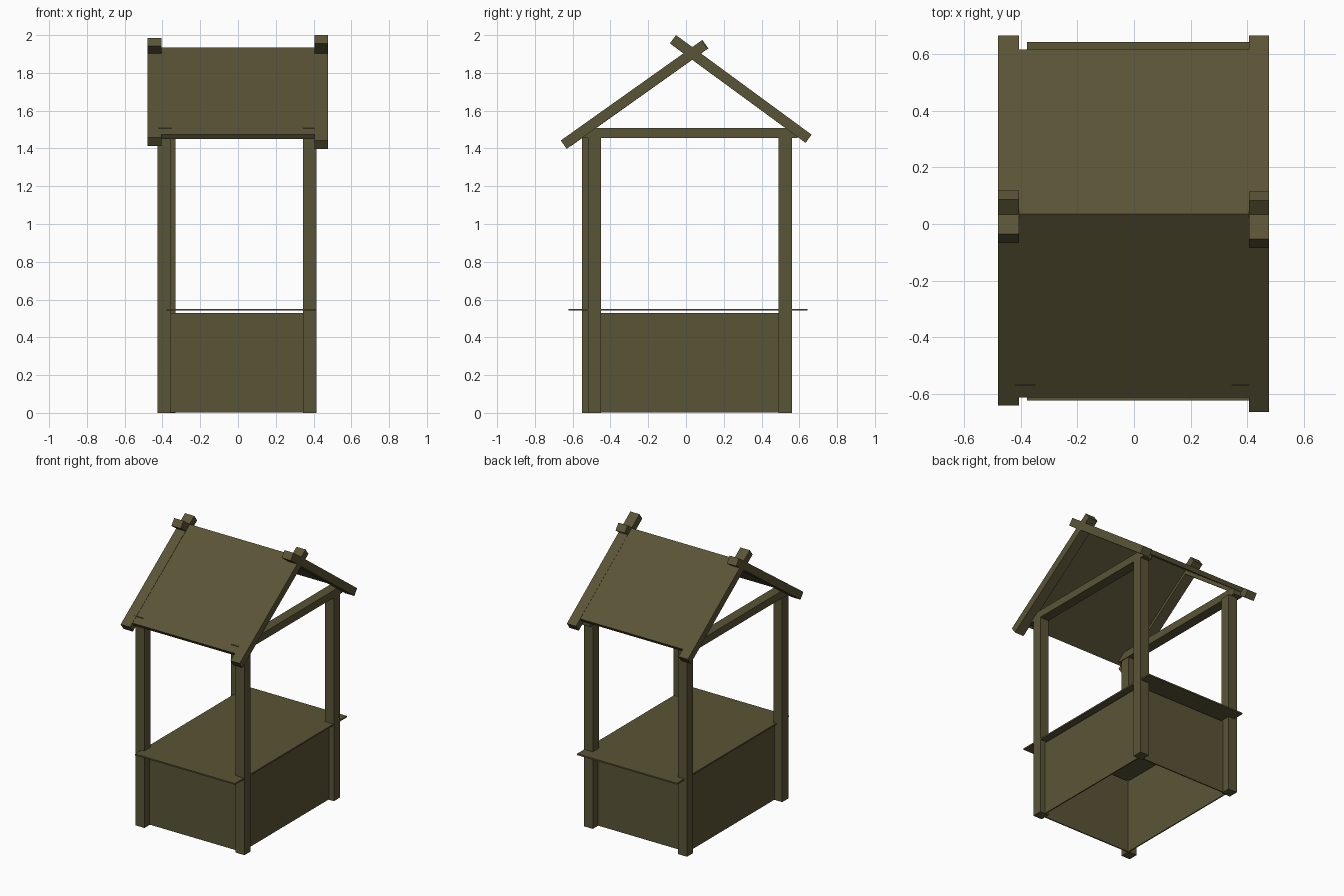
import bpy
import bmesh
from mathutils import Vector

if "Cube" in bpy.data.objects:
    bpy.data.objects.remove(bpy.data.objects["Cube"])

# single weathered-wood colour
wood = bpy.data.materials.new("olive_brown_wood")
wood.diffuse_color = (0.102, 0.089, 0.037, 1.0)
wood.use_nodes = True
wood.node_tree.nodes["Principled BSDF"].inputs["Base Color"].default_value = wood.diffuse_color


def extrude_profile(name, profile, x0, x1):
    """Solid from a (y, z) outline extruded along x."""
    bm = bmesh.new()
    a = [bm.verts.new((x0, y, z)) for y, z in profile]
    b = [bm.verts.new((x1, y, z)) for y, z in profile]
    n = len(profile)
    bm.faces.new(a)
    bm.faces.new(b[::-1])
    for i in range(n):
        j = (i + 1) % n
        bm.faces.new((a[i], b[i], b[j], a[j]))
    bmesh.ops.recalc_face_normals(bm, faces=bm.faces)
    me = bpy.data.meshes.new(name)
    bm.to_mesh(me)
    bm.free()
    me.materials.append(wood)
    ob = bpy.data.objects.new(name, me)
    bpy.context.collection.objects.link(ob)
    return ob


def box(name, x0, x1, y0, y1, z0, z1):
    return extrude_profile(name, [(y0, z0), (y1, z0), (y1, z1), (y0, z1)], x0, x1)


def sloped_board(name, low, high, thick, x0, x1):
    """Board whose top edge runs from low to high in the y-z plane."""
    p, q = Vector(low), Vector(high)
    d = (q - p).normalized()
    n = Vector((d.y, -d.x))
    if n.y > 0:
        n = -n
    n *= thick
    pts = [p, q, q + n, p + n]
    extrude_profile(name, [(v.x, v.y) for v in pts], x0, x1)


# corner posts, slightly irregular
for name, x, y in (("front_left_post", -0.425, -0.55),
                   ("front_right_post", 0.345, -0.52),
                   ("back_left_post", -0.40, 0.49),
                   ("back_right_post", 0.345, 0.49)):
    box(name, x, x + 0.07, y, y + 0.07, 0, 1.456)

# thin wall panels set between the posts, open underneath
box("front_panel", -0.37, 0.375, -0.492, -0.484, 0.002, 0.53)
box("back_panel", -0.37, 0.375, 0.495, 0.503, 0.002, 0.53)
box("left_panel", -0.365, -0.357, -0.49, 0.50, 0.002, 0.53)
box("right_panel", 0.367, 0.375, -0.49, 0.50, 0.002, 0.53)

# counter board
box("counter", -0.378, 0.412, -0.623, 0.642, 0.541, 0.551)

# tie beams resting on the posts
box("left_tie_beam", -0.42, -0.35, -0.57, 0.59, 1.455, 1.508)
box("right_tie_beam", 0.345, 0.415, -0.57, 0.59, 1.455, 1.508)

# crossed gable rafters
sloped_board("right_front_rafter", (-0.663, 1.442), (0.083, 1.972), 0.054, 0.405, 0.477)
sloped_board("right_back_rafter", (0.665, 1.473), (-0.053, 2.0), 0.054, 0.405, 0.477)
sloped_board("left_front_rafter", (-0.64, 1.457), (0.087, 1.974), 0.054, -0.48, -0.406)
sloped_board("left_back_rafter", (0.665, 1.473), (-0.035, 1.986), 0.054, -0.48, -0.406)

# roof sheets between the rafters
sloped_board("front_roof_sheet", (-0.612, 1.475), (0.035, 1.934), 0.03, -0.406, 0.405)
sloped_board("back_roof_sheet", (0.616, 1.507), (0.035, 1.934), 0.03, -0.406, 0.405)
